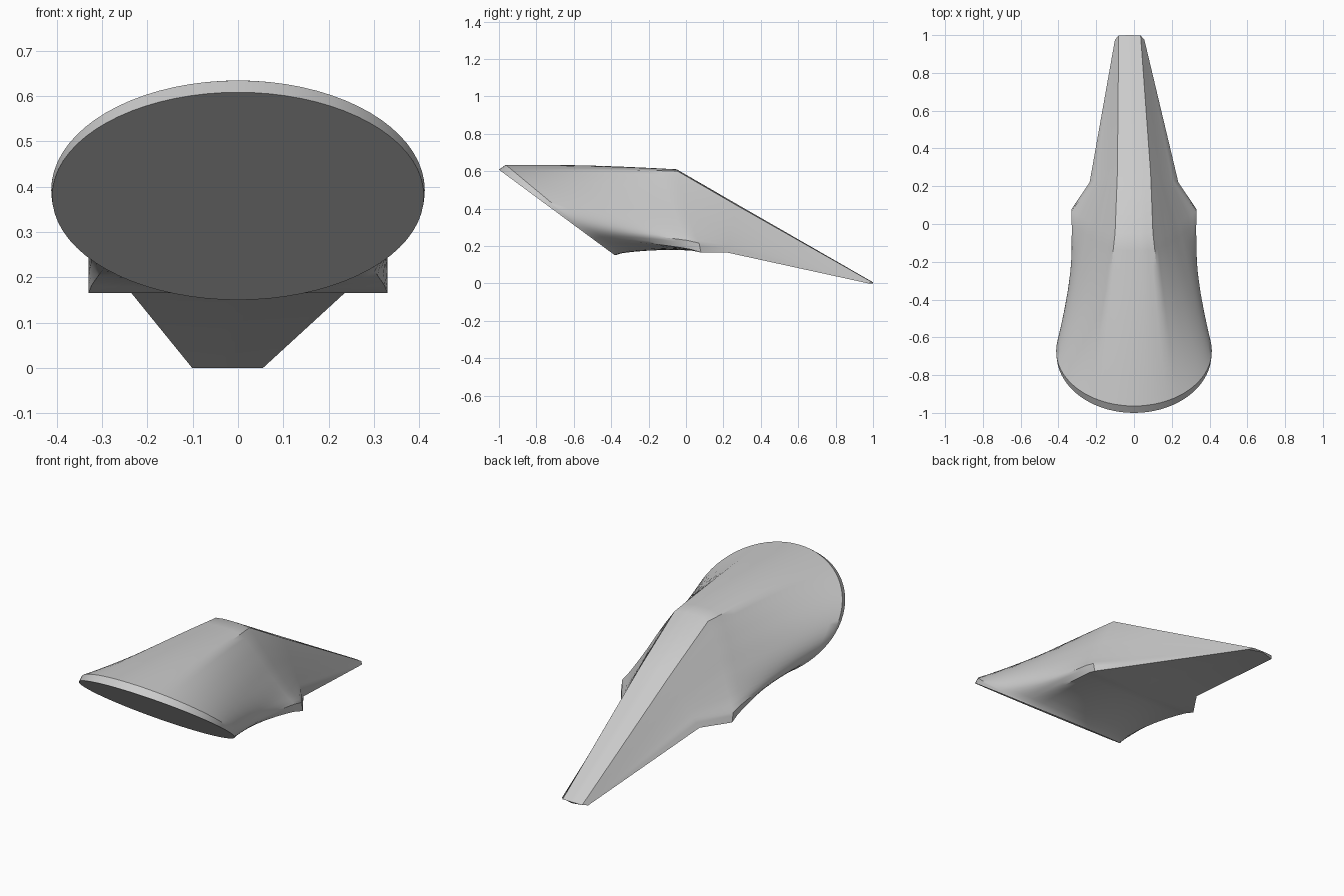
import bpy, bmesh, math
from mathutils import Vector

old = bpy.data.objects.get("Cube")
if old:
    bpy.data.objects.remove(old, do_unlink=True)

grey = bpy.data.materials.new("light_grey")
grey.use_nodes = True
grey.diffuse_color = (0.6, 0.6, 0.6, 1)
grey.node_tree.nodes["Principled BSDF"].inputs["Base Color"].default_value = (0.6, 0.6, 0.6, 1)

HALF = 36  # steps from top centre to bottom centre


def make_object(name, bm, angle):
    bmesh.ops.recalc_face_normals(bm, faces=bm.faces)
    mesh = bpy.data.meshes.new(name)
    bm.to_mesh(mesh)
    bm.free()
    mesh.materials.append(grey)
    ob = bpy.data.objects.new(name, mesh)
    bpy.context.collection.objects.link(ob)
    bpy.ops.object.select_all(action="DESELECT")
    ob.select_set(True)
    bpy.context.view_layer.objects.active = ob
    bpy.ops.object.shade_smooth_by_angle(angle=math.radians(angle))


def resample(points):
    """Spread a half profile evenly over the ring steps."""
    out = []
    for i in range(HALF + 1):
        t = i / HALF * (len(points) - 1)
        k = min(int(t), len(points) - 2)
        out.append(Vector(points[k]).lerp(Vector(points[k + 1]), t - k))
    return out


def mix(a, b, t):
    return [p.lerp(q, t) for p, q in zip(a, b)]


def tilted_oval(width, lift):
    """Half of the slanted mouth; lift pushes the upper rim outward."""
    out = []
    for i in range(HALF + 1):
        a = math.pi * i / HALF
        t = (1 - math.cos(a)) / 2
        out.append(Vector((width * math.sin(a), -1 + 0.62 * t + lift * (1 - t) * 1.4,
                           0.608 - 0.458 * t + lift * (1 - t))))
    return out


def full_ring(half, shift=0.0):
    """Mirror a half profile into a closed ring."""
    left = [Vector((-p.x, p.y, p.z)) for p in half[-2:0:-1]]
    return [p + Vector((shift, 0, 0)) for p in half + left]


# Half profiles, top centre to bottom centre
mouth = tilted_oval(0.41, 0)
lip = tilted_oval(0.412, 0.026)
shoulder = resample([
    (0, -.05, .61), (.05, -.05, .609), (.1, -.045, .60), (.145, -.03, .53),
    (.188, -.01, .455), (.225, .01, .385), (.262, .03, .32), (.298, .05, .26),
    (.33, .07, .215), (.33, .08, .165), (.22, .08, .165), (.11, .08, .165), (0, .08, .165)])


def tail_profile(top, edge, corner, floor):
    """Flat top strip, straight side, flat underside."""
    t, e, c, f = map(Vector, (top, edge, corner, floor))
    pts = [t, t.lerp(e, 0.5)] + [e.lerp(c, i / 7) for i in range(8)]
    return resample(pts + [c.lerp(f, i / 3) for i in (1, 2, 3)])


waist = tail_profile((0, .27, .425), (.088, .27, .418), (.235, .22, .165), (0, .22, .165))
tip = tail_profile((0, 1, .006), (.058, .998, .005), (.078, .975, 0), (0, 1, 0))

# Hull: loft from the mouth back to the tail tip
rings = [full_ring(mouth), full_ring(mix(mouth, lip, 0.7)), full_ring(lip)]
for s in (0.08, 0.2, 0.35, 0.5, 0.65, 0.8, 0.9):
    ring = mix(lip, shoulder, s)
    bow = math.sin(math.pi * s)
    for p in ring:  # gentle crown on the roof, hollow underside, pinched flanks
        p.z += 0.007 * bow * max(0, (p.z - 0.4) / 0.2)
        p.z += 0.02 * math.sqrt(bow) * min(1, max(0, (0.3 - p.z) / 0.1))
        p.x *= 1 - 0.03 * bow
    rings.append(full_ring(ring))
rings += [full_ring(shoulder), full_ring(waist), full_ring(tip, -0.023)]

bm = bmesh.new()
loops = [[bm.verts.new(p) for p in r] for r in rings]
n = len(loops[0])
for a, b in zip(loops, loops[1:]):
    for i in range(n):
        j = (i + 1) % n
        bm.faces.new((a[i], a[j], b[j], b[i]))
bm.faces.new(loops[-1])
# Slanted front panel closing the mouth
bm.faces.new(loops[0])
make_object("hull", bm, 35)
